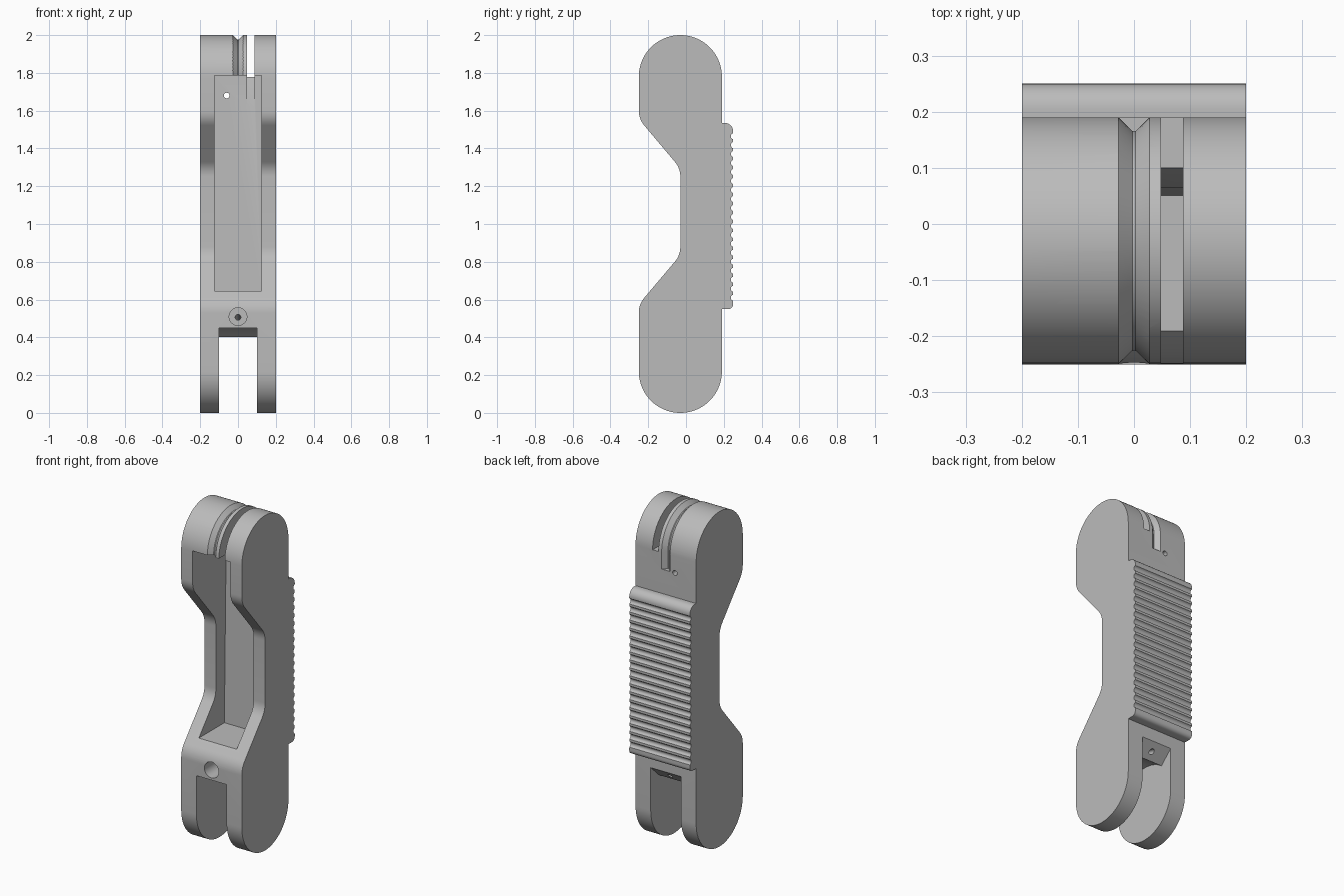
import bpy, bmesh
from math import sin, cos, pi, radians
from mathutils import Vector

cube = bpy.data.objects.get("Cube")
if cube:
    bpy.data.objects.remove(cube, do_unlink=True)

grey = bpy.data.materials.new("machined_grey")
grey.use_nodes = True
grey.diffuse_color = (0.5, 0.5, 0.5, 1)
grey.node_tree.nodes["Principled BSDF"].inputs["Base Color"].default_value = (0.5, 0.5, 0.5, 1)

CY, TOP, LOW, R = -0.03, 1.78, 0.22, 0.22   # knuckle centres and radius
HALF = 0.2                                  # half width


def arc(y, z, r, a0, a1, n):
    """Points on an arc in the side plane, angles in degrees."""
    return [(y + r * cos(radians(a0 + (a1 - a0) * i / n)),
             z + r * sin(radians(a0 + (a1 - a0) * i / n))) for i in range(n + 1)]


def blend(a, corner, b, t=0.045, n=8):
    """Round a corner between two neighbours."""
    a, c, b = Vector(a), Vector(corner), Vector(b)
    p, q = c + (a - c).normalized() * t, c + (b - c).normalized() * t
    return [tuple(p.lerp(c, i / n).lerp(c.lerp(q, i / n), i / n)) for i in range(n + 1)]


def loft(name, rings):
    """Solid through a list of closed rings, capped at both ends."""
    bm = bmesh.new()
    rows = [[bm.verts.new(p) for p in ring] for ring in rings]
    for a, b in zip(rows, rows[1:]):
        for i in range(len(a)):
            j = (i + 1) % len(a)
            bm.faces.new((a[i], a[j], b[j], b[i]))
    bm.faces.new(rows[0][::-1])
    bm.faces.new(rows[-1])
    bmesh.ops.recalc_face_normals(bm, faces=bm.faces)
    mesh = bpy.data.meshes.new(name)
    bm.to_mesh(mesh)
    bm.free()
    mesh.materials.append(grey)
    obj = bpy.data.objects.new(name, mesh)
    bpy.context.collection.objects.link(obj)
    return obj


def prism(name, pts, half, x=0.0):
    """Side profile extruded across the width."""
    return loft(name, [[(x + s * half, y, z) for y, z in pts] for s in (-1, 1)])


def drill(name, start, end, r, n=32):
    """Round cutter between two points."""
    a, b = Vector(start), Vector(end)
    u = Vector((1, 0, 0))
    v = (b - a).normalized().cross(u)
    ring = [u * r * cos(2 * pi * i / n) + v * r * sin(2 * pi * i / n) for i in range(n)]
    return loft(name, [[p + d for d in ring] for p in (a, b)])


# Body outline: lower knuckle, ribbed grip on the back, upper knuckle, waisted front
back, front = CY + R, CY - R
outline = arc(CY, LOW, R, 180, 360, 40)
outline += [(back, 0.55)] + arc(0.225, 0.575, 0.025, -90, 0, 5)
ribs, first, pitch = 19, 0.61, 0.0475
for i in range(ribs):
    outline += arc(0.254, first + i * pitch, 0.017, 255, 105, 6)
outline += arc(0.205, 1.49, 0.045, 0, 90, 8) + [(back, 1.535)]
outline += arc(CY, TOP, R, 0, 180, 40)
waist = [(front, TOP), (front, 1.556), (CY, 1.295), (CY, 0.835), (front, 0.575), (front, LOW)]
for a, c, b in zip(waist, waist[1:], waist[2:]):
    outline += blend(a, c, b)
body = prism("link_body", outline, HALF)

cutters = []

# Front pocket with a slightly sloping back wall
cutters.append(prism("pocket", [(-0.4, 0.645), (0.05, 0.645), (0.068, 1.785), (-0.4, 1.785)], 0.125))

# Fork gap with a curved clearance roof
roof = arc(CY, LOW, 0.23, 90, 52, 14)
cutters.append(prism("fork_gap", [(-0.4, -0.1), (-0.4, 0.45)] + roof
                     + [(0.19, 0.475), (0.4, 0.65), (0.4, -0.1)], 0.1))

# Cross holes
for name, y, z, r in (("upper_pivot", CY, TOP, 0.088), ("lower_pivot", CY, LOW, 0.081),
                      ("upper_pin", 0.022, 1.48, 0.042), ("lower_pin", 0.022, 0.61, 0.042)):
    cutters.append(drill(name, (-0.3, y, z), (0.3, y, z), r, 48))

# Narrow slot through the upper knuckle
cutters.append(prism("slot", [(-0.4, 1.75), (0.03, 1.6), (0.06, 1.6), (0.1, 1.779),
                              (0.4, 1.779), (0.4, 2.2), (-0.4, 2.2)], 0.0195, 0.068))

# V groove wrapped over the upper knuckle and down the back
path = [(0.0, 1.68)] + [(radians(a), TOP) for a in range(0, 181, 5)] + [(pi, 1.7)]
rings = []
for a, z in path:
    rings.append([(x, CY + r * cos(a), z + r * sin(a))
                  for x, r in ((0.003, 0.196), (0.038, 0.23), (-0.038, 0.23), (-0.003, 0.196))])
cutters.append(loft("v_groove", rings))

# Small back hole, front counterbore and its tilted bleed hole
cutters.append(drill("back_hole", (-0.06, 0.0, 1.68), (-0.06, 0.3, 1.68), 0.015, 20))
cutters.append(drill("counterbore", (0, -0.4, 0.51), (0, -0.1, 0.51), 0.047))
cutters.append(drill("bleed_hole", (0, -0.13, 0.515), (0, 0.19, 0.425), 0.015, 20))

# Cut everything out of the body
bpy.context.view_layer.objects.active = body
for cutter in cutters:
    cutter.hide_render = True
    mod = body.modifiers.new(cutter.name, "BOOLEAN")
    mod.operation, mod.solver, mod.object = "DIFFERENCE", "EXACT", cutter
    bpy.ops.object.modifier_apply(modifier=mod.name)
    bpy.data.objects.remove(cutter, do_unlink=True)

bpy.ops.object.select_all(action="DESELECT")
body.select_set(True)
bpy.ops.object.shade_smooth_by_angle(angle=radians(30))
